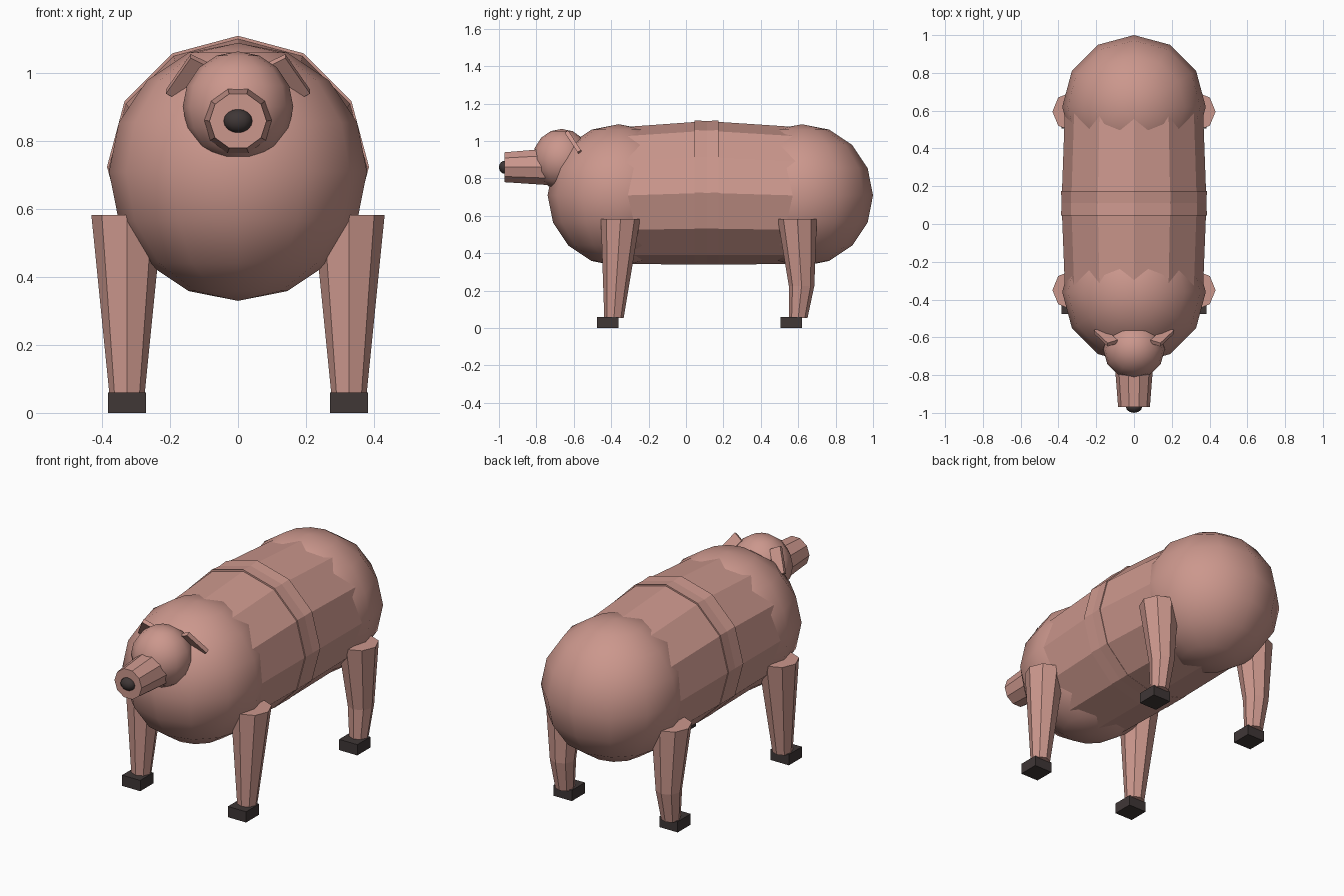
import bpy, bmesh, math
from mathutils import Vector, Matrix

if "Cube" in bpy.data.objects:
    bpy.data.objects.remove(bpy.data.objects["Cube"])


def material(name, rgb):
    m = bpy.data.materials.new(name)
    m.diffuse_color = (*rgb, 1)
    m.use_nodes = True
    m.node_tree.nodes["Principled BSDF"].inputs["Base Color"].default_value = m.diffuse_color
    return m


PINK = material("dusty_pink", (0.60, 0.31, 0.265))
DARK = material("dark_brown", (0.05, 0.038, 0.037))


def finish(name, bm, mat, smooth=False):
    bmesh.ops.recalc_face_normals(bm, faces=bm.faces[:])
    for f in bm.faces:
        f.smooth = smooth
    me = bpy.data.meshes.new(name)
    bm.to_mesh(me)
    bm.free()
    me.materials.append(mat)
    ob = bpy.data.objects.new(name, me)
    bpy.context.collection.objects.link(ob)
    return ob


def ball(name, centre, size, mat):
    bm = bmesh.new()
    bmesh.ops.create_uvsphere(bm, u_segments=12, v_segments=8, radius=1,
                              matrix=Matrix.Translation(centre) @ Matrix.Diagonal((*size, 1)))
    return finish(name, bm, mat, True)


def tube(name, sections, sides, axis, mat, start=0.0):
    """Capped faceted tube through (centre, radius) sections along 'y' or 'z'."""
    bm = bmesh.new()
    rings = []
    for c, r in sections:
        ring = []
        for i in range(sides):
            a = start + math.tau * i / sides
            u, v = r * math.cos(a), r * math.sin(a)
            off = Vector((u, 0, v)) if axis == 'y' else Vector((u, v, 0))
            ring.append(bm.verts.new(Vector(c) + off))
        rings.append(ring)
    for a, b in zip(rings, rings[1:]):
        for i in range(sides):
            j = (i + 1) % sides
            bm.faces.new((a[i], a[j], b[j], b[i]))
    bm.faces.new(rings[0])
    bm.faces.new(rings[-1])
    return finish(name, bm, mat)


def box(name, matrix, mat):
    bm = bmesh.new()
    bmesh.ops.create_cube(bm, size=1, matrix=matrix)
    return finish(name, bm, mat)


# Chest, rump and the two overlapping barrel halves
ball("chest", (0, -0.36, 0.71), (0.38, 0.38, 0.38), PINK)
ball("rump", (0, 0.62, 0.71), (0.38, 0.38, 0.38), PINK)
tube("front_barrel", [((0, -0.36, 0.708), 0.365), ((0, 0.175, 0.725), 0.386)], 12, 'y', PINK)
tube("rear_barrel", [((0, 0.045, 0.725), 0.386), ((0, 0.62, 0.708), 0.365)], 12, 'y', PINK)

# Head, snout and nose
ball("head", (0, -0.665, 0.902), (0.163, 0.155, 0.163), PINK)
tube("snout", [((0, -0.74, 0.862), 0.102), ((0, -0.97, 0.86), 0.084)], 10, 'y', PINK)
ball("nose", (0, -0.968, 0.86), (0.043, 0.032, 0.035), DARK)

for side, s in (("right", 1), ("left", -1)):
    mirror = Matrix.Diagonal((s, 1, 1, 1))

    # Ear: thin slab leaning outward and back
    length = Vector((0.08, 0.075, -0.115)).normalized()
    width = (Vector((1, 0, 0)) - length.x * length).normalized()
    rot = Matrix((length, width, length.cross(width))).transposed().to_4x4()
    box(side + "_ear", mirror @ Matrix.Translation((0.15, -0.597, 0.986)) @ rot
        @ Matrix.Diagonal((0.145, 0.06, 0.022, 1)), PINK)

    # Legs: straight front pair, bent hind pair
    x = 0.327 * s
    tube(side + "_front_leg", [((x, -0.35, 0.583), 0.105), ((x, -0.385, 0.055), 0.052)],
         8, 'z', PINK)
    tube(side + "_hind_leg", [((x, 0.595, 0.583), 0.105), ((x, 0.618, 0.225), 0.068),
                              ((x, 0.6, 0.055), 0.05)], 8, 'z', PINK)

    # Feet
    for part, y in (("front", -0.418), ("hind", 0.563)):
        box(side + "_" + part + "_foot", Matrix.Translation((x, y, 0.03))
            @ Matrix.Diagonal((0.112, 0.115, 0.06, 1)), DARK)
